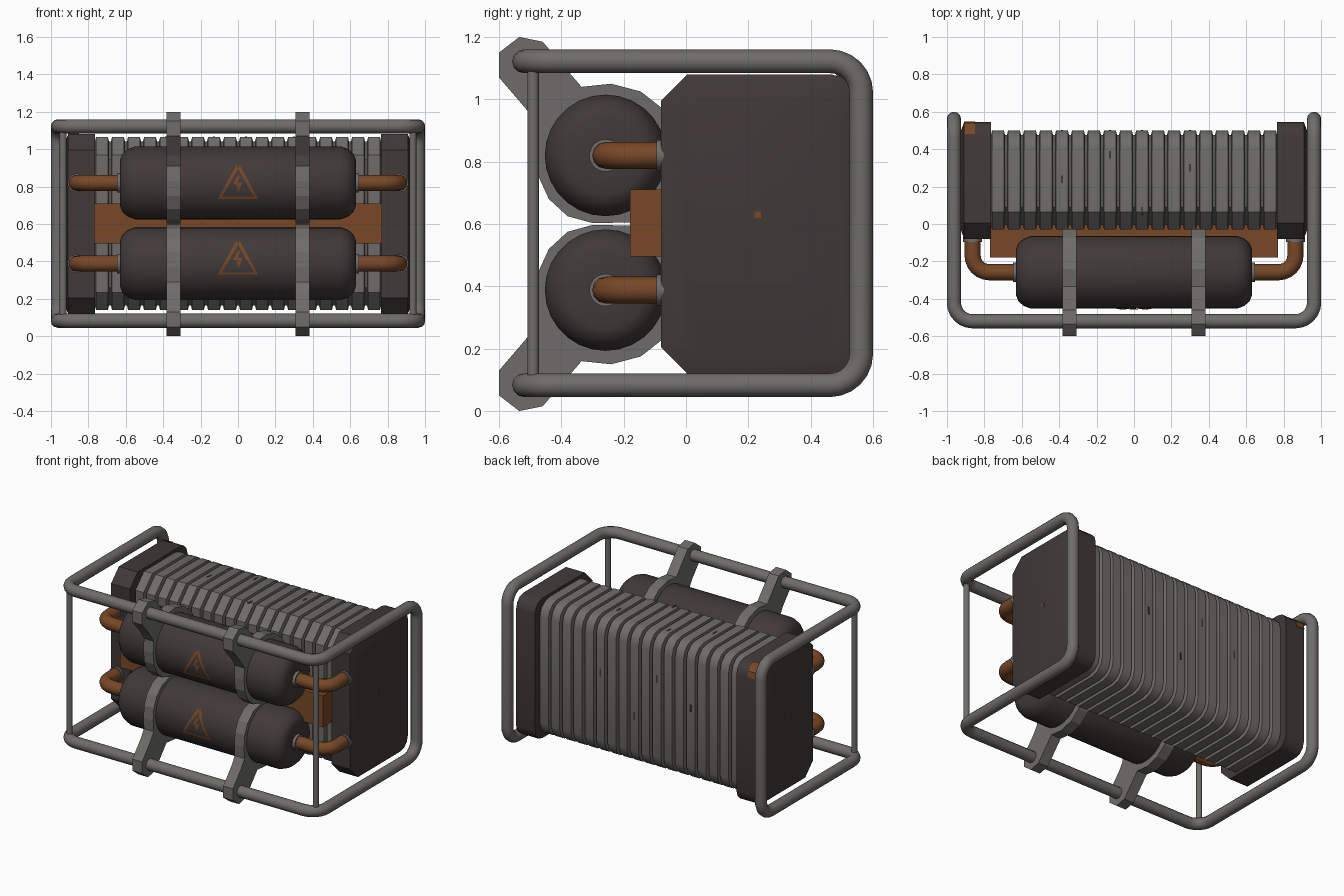
import bpy, bmesh, math
from mathutils import Vector

if "Cube" in bpy.data.objects:
    bpy.data.objects.remove(bpy.data.objects["Cube"])


def material(name, rgb):
    m = bpy.data.materials.new(name)
    m.diffuse_color = (*rgb, 1)
    m.use_nodes = True
    m.node_tree.nodes["Principled BSDF"].inputs["Base Color"].default_value = m.diffuse_color
    return m


GREY = material("worn grey steel", (0.158, 0.152, 0.142))
DARK = material("dark brown paint", (0.053, 0.041, 0.040))
RUST = material("copper orange", (0.185, 0.064, 0.020))


def finish(name, bm, mat, smooth=None):
    bmesh.ops.recalc_face_normals(bm, faces=bm.faces)
    me = bpy.data.meshes.new(name)
    bm.to_mesh(me)
    bm.free()
    me.materials.append(mat)
    ob = bpy.data.objects.new(name, me)
    bpy.context.collection.objects.link(ob)
    if smooth:
        bpy.ops.object.select_all(action='DESELECT')
        ob.select_set(True)
        bpy.context.view_layer.objects.active = ob
        bpy.ops.object.shade_smooth_by_angle(angle=math.radians(smooth))
    return ob


def loft(name, sections, mat, smooth=None):
    """Skin between (x, [(y, z), ...]) sections and cap both ends."""
    bm = bmesh.new()
    rings = [[bm.verts.new((x, y, z)) for y, z in pts] for x, pts in sections]
    for a, b in zip(rings, rings[1:]):
        for i in range(len(a)):
            j = (i + 1) % len(a)
            bm.faces.new((a[i], a[j], b[j], b[i]))
    bm.faces.new(rings[0])
    bm.faces.new(rings[-1])
    return finish(name, bm, mat, smooth)


def box(name, x0, x1, y0, y1, z0, z1, mat):
    rect = [(y0, z0), (y1, z0), (y1, z1), (y0, z1)]
    return loft(name, [(x0, rect), (x1, rect)], mat)


def circle(y, z, r, n=28):
    return [(y + r * math.cos(2 * math.pi * i / n), z + r * math.sin(2 * math.pi * i / n)) for i in range(n)]


def body_profile(y0, y1, z0, z1, cut, rad, inset=0.0):
    """Rectangle with chamfered front corners and rounded back corners."""
    y0, y1, z0, z1 = y0 + inset, y1 - inset, z0 + inset, z1 - inset
    arc = [math.radians(a) for a in (0, 30, 60, 90)]
    low = [(y1 - rad + rad * math.sin(a), z0 + rad - rad * math.cos(a)) for a in arc]
    high = [(y1 - rad + rad * math.cos(a), z1 - rad + rad * math.sin(a)) for a in arc]
    return [(y0, z0 + cut), (y0 + cut, z0)] + low + high + [(y0 + cut, z1), (y0, z1 - cut)]


def fillet(points, r, closed):
    pts, out, n = [Vector(p) for p in points], [], len(points)
    for i, p in enumerate(pts):
        if not closed and i in (0, n - 1):
            out.append(p)
            continue
        a = p + (pts[i - 1] - p).normalized() * r
        b = p + (pts[(i + 1) % n] - p).normalized() * r
        c = a + b - p
        for k in range(7):
            t = math.radians(15 * k)
            out.append(c + (b - p) * -1 * math.sin(0) + (a - c) * math.cos(t) + (b - c) * math.sin(t))
    return out


def tube(name, points, r, mat, bend=0.1, closed=False):
    cu = bpy.data.curves.new(name, 'CURVE')
    cu.dimensions = '3D'
    cu.bevel_depth, cu.bevel_resolution, cu.use_fill_caps = r, 4, True
    path = fillet(points, bend, closed)
    sp = cu.splines.new('POLY')
    sp.points.add(len(path) - 1)
    for q, p in zip(sp.points, path):
        q.co = (*p, 1)
    sp.use_cyclic_u = closed
    cu.materials.append(mat)
    ob = bpy.data.objects.new(name, cu)
    bpy.context.collection.objects.link(ob)
    bpy.ops.object.select_all(action='DESELECT')
    ob.select_set(True)
    bpy.context.view_layer.objects.active = ob
    bpy.ops.object.convert(target='MESH')
    bpy.ops.object.shade_smooth_by_angle(angle=math.radians(50))


# Protective tube frame: one closed loop, plus two thin front posts
X, YF, YB, ZT, ZB = 0.963, -0.52, 0.562, 1.122, 0.083
tube("frame_loop", [(-X, YF, ZT), (X, YF, ZT), (X, YB, ZT), (X, YB, ZB),
                    (X, YF, ZB), (-X, YF, ZB), (-X, YB, ZB), (-X, YB, ZT)], 0.038, GREY, 0.1, True)
for s in (-1, 1):
    tube("frame_post", [(s * 0.935, -0.49, ZB), (s * 0.935, -0.49, ZT)], 0.019, GREY)

# Ribbed core: 18 ribs separated by narrow grooves
core = (-0.03, 0.5, 0.14, 1.065, 0.095, 0.1)
outer, inner = body_profile(*core), body_profile(*core, inset=0.025)
pitch = 1.54 / 18
ribs = []
for i in range(18):
    x = -0.77 + i * pitch
    ribs += [(x + 0.005, inner), (x + 0.011, outer), (x + pitch - 0.011, outer), (x + pitch - 0.005, inner)]
loft("ribbed_core", ribs, GREY, 35)

# End caps with a bevelled outer face
cap = (-0.08, 0.545, 0.12, 1.08, 0.085, 0.08)
for s in (-1, 1):
    full, small = body_profile(*cap), body_profile(*cap, inset=0.045)
    loft("end_cap", [(s * 0.765, full), (s * 0.908, full), (s * 0.925, small)], DARK, 35)
    box("cap_chip", s * 0.924, s * 0.927, 0.22, 0.24, 0.62, 0.64, RUST)

# Bare patch on the upper back edge of the left cap
patch = [(0.48, 1.083), (0.505, 1.073), (0.54, 1.04), (0.548, 1.0), (0.54, 1.0), (0.52, 1.03), (0.49, 1.06)]
loft("cap_bare_patch", [(-0.91, patch), (-0.85, patch)], RUST)

# Paint chips on the back and top ribs
for i, z in ((4, 0.62), (7, 0.75), (9, 0.45), (12, 0.68)):
    x = -0.77 + (i + 0.5) * pitch
    box("rib_chip", x - 0.006, x + 0.006, 0.498, 0.502, z, z + 0.05, DARK)
    box("rib_top_chip", x - 0.006, x + 0.006, z - 0.4, z - 0.36, 1.063, 1.067, DARK)

# Orange mounting block between core and tanks
box("mounting_block", -0.77, 0.77, -0.18, 0.0, 0.495, 0.71, RUST)

# Two horizontal tanks with pipes, collars and warning signs
CY, R = -0.258, 0.195
HALF = [(0.628, 0.05), (0.63, 0.125), (0.618, 0.155), (0.59, 0.18), (0.55, R)]


def sign(name, zc, zm):
    """Triangle outline and bolt wrapped onto the tank front."""
    bm = bmesh.new()

    def wrap(x, z):
        return bm.verts.new((x, CY - math.sqrt((R + 0.003) ** 2 - (z - zc) ** 2), z))

    def strip(a, b, c, d, n=6):
        rows = []
        for k in range(n + 1):
            t = k / n
            rows.append([wrap(p[0] + (q[0] - p[0]) * t, zm + p[1] + (q[1] - p[1]) * t)
                         for p, q in ((a, b), (d, c))])
        for p, q in zip(rows, rows[1:]):
            bm.faces.new((p[0], q[0], q[1], p[1]))

    for s in (-1, 1):
        strip((s * 0.108, -0.09), (s * 0.008, 0.092), (0, 0.07), (s * 0.092, -0.09))
    strip((-0.092, -0.09), (0.092, -0.09), (0.085, -0.078), (-0.085, -0.078), 1)
    strip((-0.002, 0.035), (-0.026, -0.012), (-0.004, -0.012), (0.012, 0.035), 2)
    strip((-0.012, -0.002), (0.002, -0.06), (0.002, -0.06), (0.024, -0.002), 3)
    finish(name, bm, RUST)


for label, zc, zm in (("upper", 0.82, 0.825), ("lower", 0.388, 0.42)):
    prof = [(-x, r) for x, r in HALF] + [(x, r) for x, r in reversed(HALF)]
    loft(label + "_tank", [(x, circle(CY, zc, r)) for x, r in prof], DARK, 40)
    sign(label + "_warning_sign", zc, zm)
    for s in (-1, 1):
        tube(label + "_pipe", [(s * 0.6, CY, zc), (s * 0.863, CY, zc), (s * 0.863, -0.07, zc)], 0.043, RUST, 0.09)
        loft(label + "_tank_collar", [(s * 0.615, circle(CY, zc, 0.052)), (s * 0.648, circle(CY, zc, 0.052))], GREY, 40)
        tube(label + "_cap_collar", [(s * 0.863, -0.095, zc), (s * 0.863, -0.07, zc)], 0.05, GREY)

# Strap brackets: a band around each tank with an arm clamped to the frame
BAND = [(-0.6, 1.15), (-0.535, 1.2), (-0.46, 1.185), (-0.335, 1.04), (-0.24, 1.05), (-0.145, 1.025),
        (-0.075, 0.97), (-0.03, 0.9), (-0.03, 0.74), (-0.08, 0.65), (-0.17, 0.605), (-0.3, 0.603),
        (-0.38, 0.625), (-0.44, 0.68), (-0.472, 0.75), (-0.48, 0.83), (-0.475, 0.91), (-0.51, 0.965), (-0.6, 1.07)]
for x in (-0.345, 0.345):
    for label, pts in (("upper", BAND), ("lower", [(y, 1.2 - z) for y, z in BAND])):
        loft(label + "_strap", [(x - 0.037, pts), (x + 0.037, pts)], GREY)
